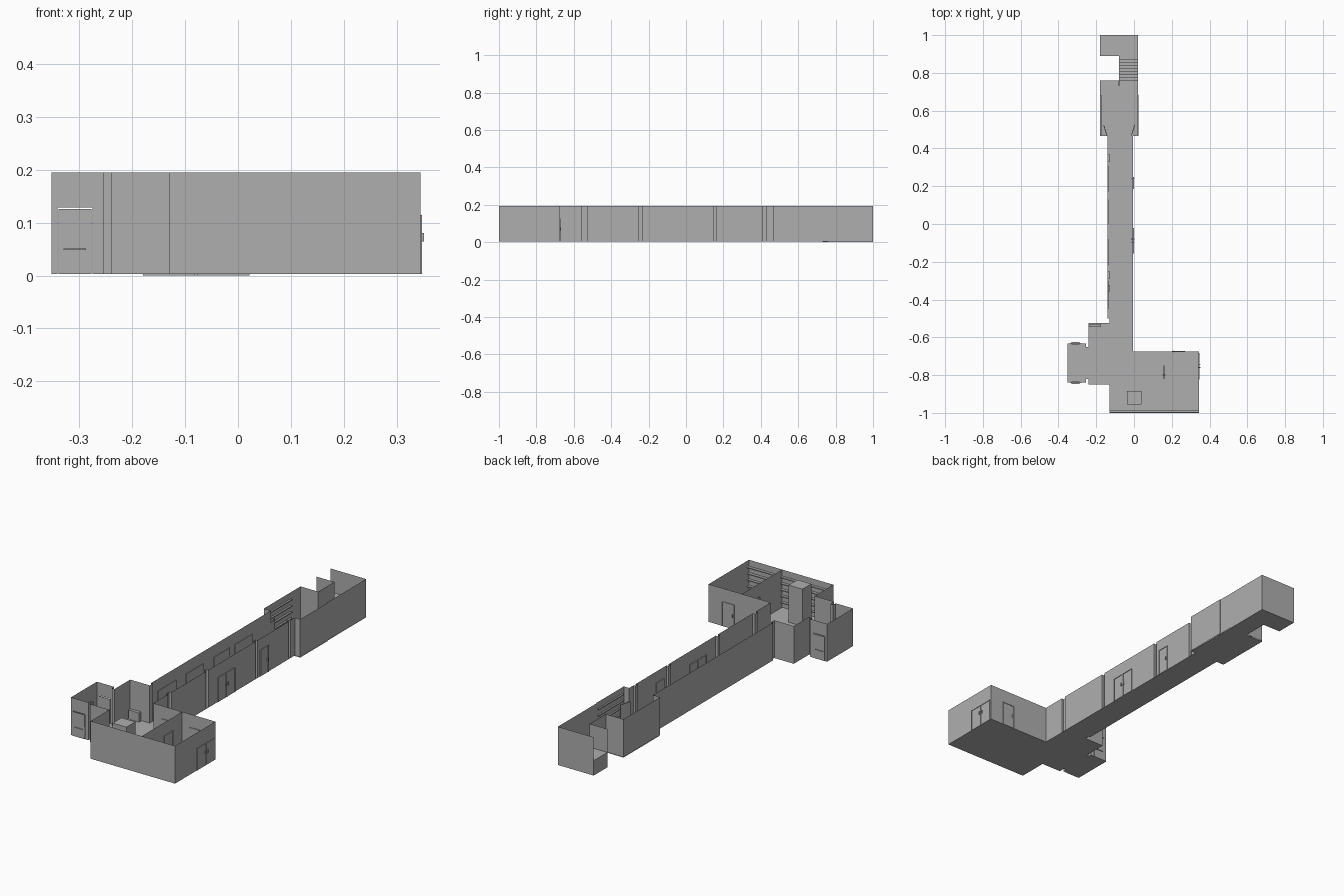
import bpy, bmesh, math
from mathutils import Vector

if "Cube" in bpy.data.objects:
    bpy.data.objects.remove(bpy.data.objects["Cube"])

H, F = 0.195, 0.003      # wall top, floor level
grey = bpy.data.materials.new("mid_grey")
grey.diffuse_color = (0.43, 0.43, 0.43, 1)
grey.use_nodes = True
grey.node_tree.nodes["Principled BSDF"].inputs["Base Color"].default_value = grey.diffuse_color


def finish(name, bm):
    me = bpy.data.meshes.new(name)
    bm.to_mesh(me)
    bm.free()
    me.materials.append(grey)
    ob = bpy.data.objects.new(name, me)
    bpy.context.collection.objects.link(ob)
    return ob


def wall(name, pts, z0=F, z1=H):
    """Thin sheet wall following a plan path."""
    bm = bmesh.new()
    lo = [bm.verts.new((x, y, z0)) for x, y in pts]
    hi = [bm.verts.new((x, y, z1)) for x, y in pts]
    for i in range(len(pts) - 1):
        bm.faces.new((lo[i], lo[i + 1], hi[i + 1], hi[i]))
    return finish(name, bm)


def slab(name, pts, z=F):
    bm = bmesh.new()
    bm.faces.new([bm.verts.new((x, y, z)) for x, y in pts])
    return finish(name, bm)


def box(name, x0, x1, y0, y1, z0, z1, turn=0.0):
    bm = bmesh.new()
    bmesh.ops.create_cube(bm, size=1)
    bmesh.ops.scale(bm, vec=(x1 - x0, y1 - y0, z1 - z0), verts=bm.verts)
    ob = finish(name, bm)
    ob.location = ((x0 + x1) / 2, (y0 + y1) / 2, (z0 + z1) / 2)
    ob.rotation_euler.z = turn
    return ob


def span(name, axis, at, a, b, z0, z1, t=0.004):
    """Box lying flat on a wall: axis is the wall's normal."""
    if axis == 'x':
        return box(name, at - t / 2, at + t / 2, a, b, z0, z1)
    return box(name, a, b, at - t / 2, at + t / 2, z0, z1)


def frame(name, axis, at, a, b, z0, z1, w=0.003, t=0.006):
    span(name + "_left", axis, at, a, a + w, z0, z1, t)
    span(name + "_right", axis, at, b - w, b, z0, z1, t)
    span(name + "_head", axis, at, a, b, z1 - w, z1, t)


def handle(name, axis, at, c, z, reach=0.006):
    span(name, axis, at, c - 0.002, c + 0.002, z - 0.008, z + 0.008, 2 * reach)


# floors
slab("corridor_floor", [(-.14, .465), (-.14, -.5), (-.13, -.5), (-.13, -.525), (-.005, -.525), (-.005, .465)])
slab("lobby_floor", [(-.24, -.525), (-.24, -.85), (-.13, -.85), (-.13, -1), (.345, -1),
                     (.345, -.675), (-.005, -.675), (-.005, -.525)])
slab("porch_floor", [(-.353, -.632), (-.353, -.84), (-.255, -.84), (-.255, -.82), (-.24, -.82),
                     (-.24, -.65), (-.255, -.65), (-.255, -.632)])
slab("stair_hall_floor", [(-.18, .465), (.025, .465), (.025, .685), (.022, .685), (.022, 1), (-.18, 1),
                          (-.18, .89), (-.08, .89), (-.08, .76), (-.18, .76)], 0)

# east side wall with shallow pilaster notches
east = [(.345, -1), (.345, -.675), (-.005, -.675)]
for a, b in [(-.555, -.53), (-.25, -.232), (.146, .164), (.412, .43)]:
    east += [(-.005, a), (-.017, a), (-.017, b), (-.005, b)]
east += [(-.005, .465), (.025, .465), (.025, .685), (.022, .685), (.022, 1), (-.18, 1)]
wall("east_wall", east)

# west side walls
wall("west_hall_wall", [(-.18, .89), (-.08, .89), (-.08, .76), (-.18, .76), (-.18, .465), (-.14, .465),
                        (-.14, -.5), (-.13, -.5), (-.13, -.525), (-.24, -.525), (-.24, -.65),
                        (-.255, -.65), (-.255, -.632)])
wall("front_wall", [(-.255, -.84), (-.255, -.82), (-.24, -.82), (-.24, -.85), (-.13, -.85), (-.13, -1), (.345, -1)])
wall("porch_west_wall", [(-.353, -.632), (-.353, -.84)])
wall("partition", [(.158, -1), (.158, -.675)])
box("stair_cheek", -.082, -.076, .73, .76, 0, .06)

# porch end walls, each with a doorway and a loose door
for label, y in (("front", -.84), ("back", -.632)):
    wall(f"porch_{label}_jamb_a", [(-.353, y), (-.342, y)])
    wall(f"porch_{label}_jamb_b", [(-.275, y), (-.255, y)])
    wall(f"porch_{label}_lintel", [(-.342, y), (-.275, y)], .129, H)
    span(f"porch_{label}_door", 'y', y, -.34, -.277, F, .126, .003)
    span(f"porch_{label}_push_bar", 'y', y, -.33, -.288, .048, .051, .012)

# staircase and upper landing
steps, rise = 8, .076
for i in range(steps):
    y0 = .76 + i * .0155
    box("step", -.08, .022, y0, .89, rise * i / steps, rise * (i + 1) / steps)
box("landing", -.18, .022, .89, 1, 0, rise)

# open angled double doors between corridor and stair hall
for x, s in ((-.152, 1), (-.005, -1)):
    box("hall_door", x - .002, x + .002, .468, .525, F, .13, s * .3)

# shelving ledges in the stair hall and the front room
for i in range(5):
    z = .03 + i * .032
    box("hall_shelf_west", -.179, -.17, .475, .68, z, z + .005)
    box("hall_shelf_east", .016, .024, .475, .68, z, z + .005)
    box("front_shelf", -.13, .345, -.999, -.985, z, z + .005)

# floor-to-top pillar in lobby
box("pillar", -.038, .04, -.955, -.883, F, H - .003)

# corridor doors on the east side
for a, b, top in [(-.155, -.088, .128), (-.088, -.02, .128), (.185, .25, .138)]:
    span("corridor_door", 'x', -.005, a + .004, b - .004, F, top - .004, .004)
    frame("corridor_door_frame", 'x', -.005, a, b, F, top, t=.008)
for y in (-.096, -.08, .24):
    handle("corridor_door_handle", 'x', -.007, y, .07, .01)

# doors in the east room, its north wall and the partition
frame("exit_frame", 'x', .345, -.822, -.682, F, .115)
for a, b in ((-.818, -.753), (-.749, -.686)):
    span("exit_door", 'x', .345, a, b, F, .111, .003)
for y in (-.76, -.742):
    handle("exit_handle", 'x', .345, y, .072, .007)
frame("north_door_frame", 'y', -.675, .2, .27, F, .128)
span("north_door", 'y', -.675, .204, .266, F, .124, .003)
handle("north_handle", 'y', -.675, .21, .07)
frame("north_window", 'y', -.677, .04, .13, .06, .13, t=.003)
frame("partition_door_frame", 'x', .158, -.82, -.75, F, .128)
handle("partition_handle", 'x', .158, -.8, .07, .008)

# display boards and basins along the corridor west wall
for a, b in [(-.45, -.3), (-.22, -.08), (0, .13), (.17, .31)]:
    span("display_board", 'x', -.1375, a, b, .075, .135, .003)
for y in (.35, -.27, -.34):
    box("wall_basin", -.139, -.128, y - .018, y + .018, .05, .065)

# lobby bench
box("lobby_bench", -.235, -.175, -.546, -.53, F, .05)
